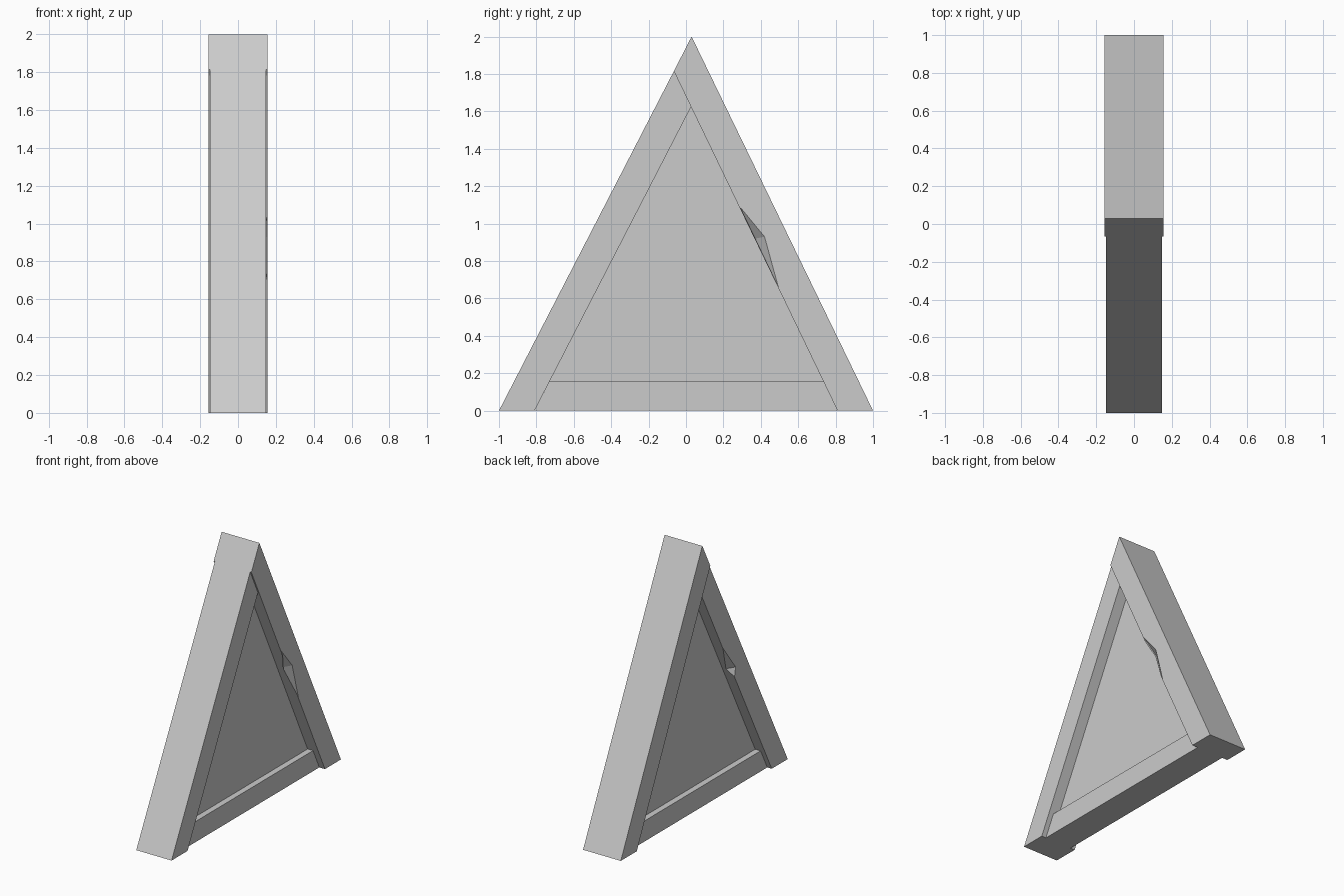
import bpy
import bmesh
from mathutils import Vector

cube = bpy.data.objects.get("Cube")
if cube:
    bpy.data.objects.remove(cube, do_unlink=True)

grey = bpy.data.materials.new("light_grey")
grey.use_nodes = True
colour = (0.6, 0.6, 0.6, 1)
grey.diffuse_color = colour
grey.node_tree.nodes["Principled BSDF"].inputs["Base Color"].default_value = colour


def make_object(name, bm):
    bmesh.ops.recalc_face_normals(bm, faces=bm.faces)
    mesh = bpy.data.meshes.new(name)
    bm.to_mesh(mesh)
    bm.free()
    mesh.materials.append(grey)
    obj = bpy.data.objects.new(name, mesh)
    bpy.context.collection.objects.link(obj)
    return obj


def slab(name, outline, half):
    """Extrude a (y, z) outline symmetrically along x."""
    bm = bmesh.new()
    face = bm.faces.new([bm.verts.new((-half, y, z)) for y, z in outline])
    new = bmesh.ops.extrude_face_region(bm, geom=[face])["geom"]
    verts = [v for v in new if isinstance(v, bmesh.types.BMVert)]
    bmesh.ops.translate(bm, verts=verts, vec=(2 * half, 0, 0))
    return make_object(name, bm)


def chip(beam, side_x, top, bottom, side, inner):
    """Cut a two-facet splinter from the inner edge of a beam."""
    sign = 1 if side_x > 0 else -1
    a, b, c = (Vector((side_x, *p)) for p in (top, bottom, side))
    d = Vector((side_x - sign * 0.05, *inner))
    middle = (a + b) / 2
    outside = middle + (middle - c) * 0.4 + Vector((sign * 0.02, 0, 0))
    bm = bmesh.new()
    for p in (a, b, c, d, outside):
        bm.verts.new(p)
    bmesh.ops.convex_hull(bm, input=bm.verts)
    cutter = make_object(beam.name + "_chip_cutter", bm)
    cutter.hide_render = True
    cutter.hide_set(True)
    cutter.display_type = 'WIRE'
    mod = beam.modifiers.new("chip", 'BOOLEAN')
    mod.operation = 'DIFFERENCE'
    mod.solver = 'EXACT'
    mod.object = cutter
    # Apply the cut, then drop the helper
    bpy.context.view_layer.update()
    evaluated = beam.evaluated_get(bpy.context.evaluated_depsgraph_get())
    mesh = bpy.data.meshes.new_from_object(evaluated)
    beam.modifiers.clear()
    beam.data = mesh
    bpy.data.objects.remove(cutter, do_unlink=True)


# Leaning beams; the back one runs up to the apex
front_beam = slab("front_beam", [(-1, 0), (-0.81, 0), (0.03, 1.63), (-0.065, 1.815)], 0.147)
back_beam = slab("back_beam", [(1, 0), (0.81, 0), (-0.065, 1.815), (0.03, 2)], 0.157)

# Splintered inner edges
chip(back_beam, 0.157, (0.288, 1.09), (0.494, 0.66), (0.42, 0.93), (0.37, 0.92))
chip(front_beam, -0.147, (-0.228, 1.13), (-0.367, 0.86), (-0.38, 0.93), (-0.336, 0.92))

# Bottom rail and recessed infill panel
slab("bottom_rail", [(-0.81, 0), (0.81, 0), (0.736, 0.155), (-0.73, 0.155)], 0.11)
slab("infill_panel", [(-0.74, 0.14), (0.745, 0.14), (0.03, 1.635)], 0.065)
